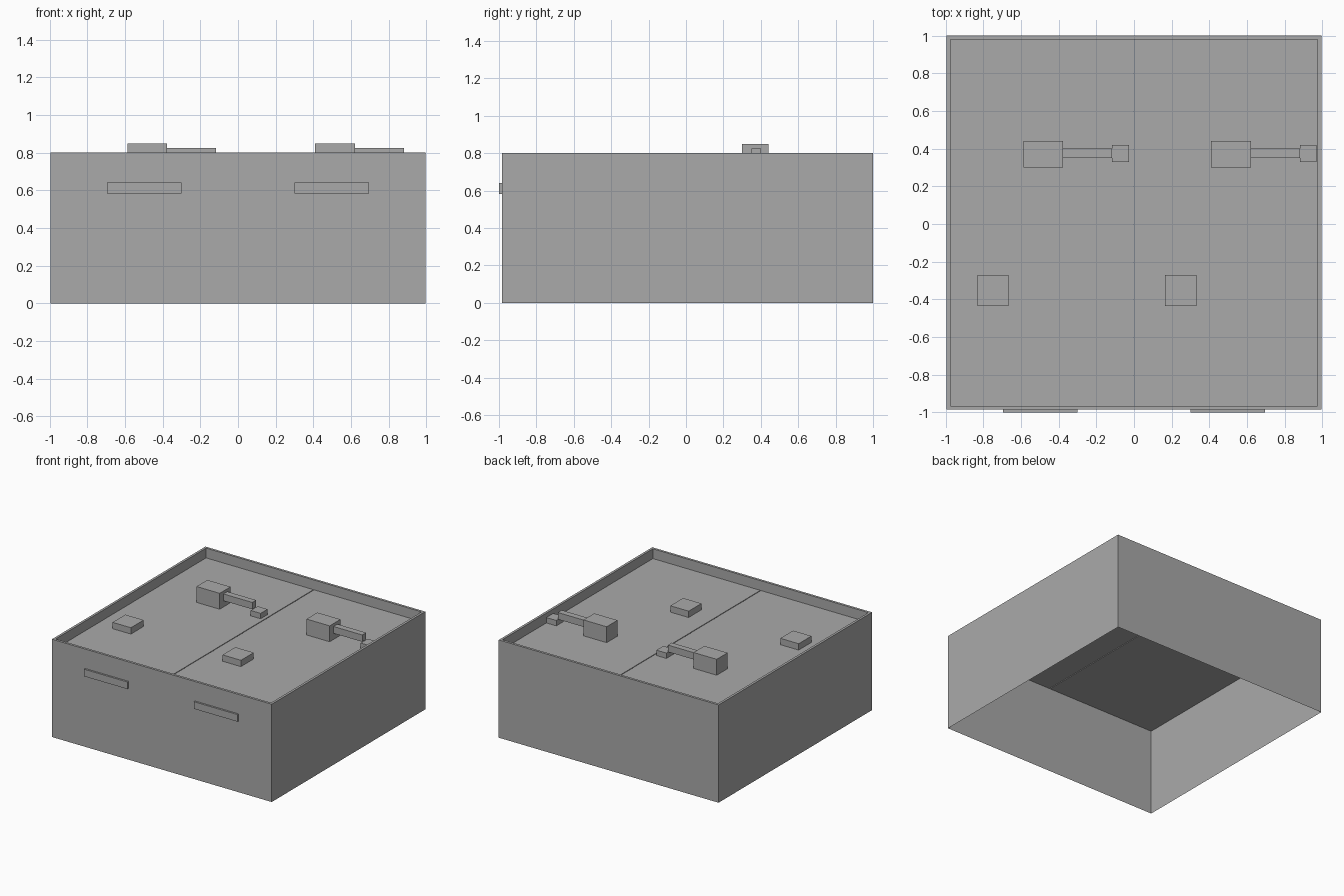
import bpy
import bmesh
from mathutils import Vector

if "Cube" in bpy.data.objects:
    bpy.data.objects.remove(bpy.data.objects["Cube"], do_unlink=True)

grey = bpy.data.materials.new("plain grey")
grey.use_nodes = True
colour = (0.4, 0.4, 0.4, 1)
grey.diffuse_color = colour
grey.node_tree.nodes["Principled BSDF"].inputs["Base Color"].default_value = colour


def box_bmesh(low, high):
    low, high = Vector(low), Vector(high)
    bm = bmesh.new()
    bmesh.ops.create_cube(bm, size=1)
    for v in bm.verts:
        v.co = (low + high) / 2 + v.co * (high - low)
    return bm


def finish(name, bm):
    mesh = bpy.data.meshes.new(name)
    bm.to_mesh(mesh)
    bm.free()
    mesh.materials.append(grey)
    obj = bpy.data.objects.new(name, mesh)
    bpy.context.collection.objects.link(obj)
    return obj


def box(name, low, high):
    return finish(name, box_bmesh(low, high))


HALF, FRONT, BACK, TOP = 0.995, -0.985, 1.0, 0.8
FLOOR, UNDER, RIM, GAP = 0.72, 0.712, 0.028, 0.003

# Cabinet walls: thin open-bottomed shell with a raised lip round the top
bm = box_bmesh((-HALF, FRONT, 0), (HALF, BACK, TOP))
bm.normal_update()
bottom = [f for f in bm.faces if f.normal.z < -0.5]
bmesh.ops.delete(bm, geom=bottom, context="FACES")
top = [f for f in bm.faces if f.normal.z > 0.5]
bmesh.ops.inset_region(bm, faces=top, thickness=RIM)
lip_edges = list(top[0].edges)
bmesh.ops.delete(bm, geom=top, context="FACES_ONLY")
lip = bmesh.ops.extrude_edge_only(bm, edges=lip_edges)["geom"]
for v in lip:
    if isinstance(v, bmesh.types.BMVert):
        v.co.z = UNDER
bmesh.ops.recalc_face_normals(bm, faces=bm.faces)
finish("cabinet_shell", bm)

# Two matching units side by side, each measured from its own centre
for side, cx in (("right", -0.498), ("left", 0.498)):
    edges = sorted((GAP if cx > 0 else -GAP, HALF - 0.001 if cx > 0 else 0.001 - HALF))
    box(side + "_worktop", (edges[0], FRONT + 0.001, UNDER), (edges[1], BACK - 0.001, FLOOR))
    box(side + "_drain", (cx - 0.333, -0.435, FLOOR), (cx - 0.167, -0.27, 0.772))
    box(side + "_tap_base", (cx - 0.088, 0.3, FLOOR), (cx + 0.122, 0.44, 0.85))
    box(side + "_tap_arm", (cx + 0.122, 0.35, 0.77), (cx + 0.382, 0.4, 0.826))
    box(side + "_tap_spout", (cx + 0.382, 0.33, FLOOR + 0.004), (cx + 0.472, 0.42, 0.768))
    box(side + "_front_handle", (cx - 0.198, -1.0, 0.583), (cx + 0.198, FRONT, 0.641))
